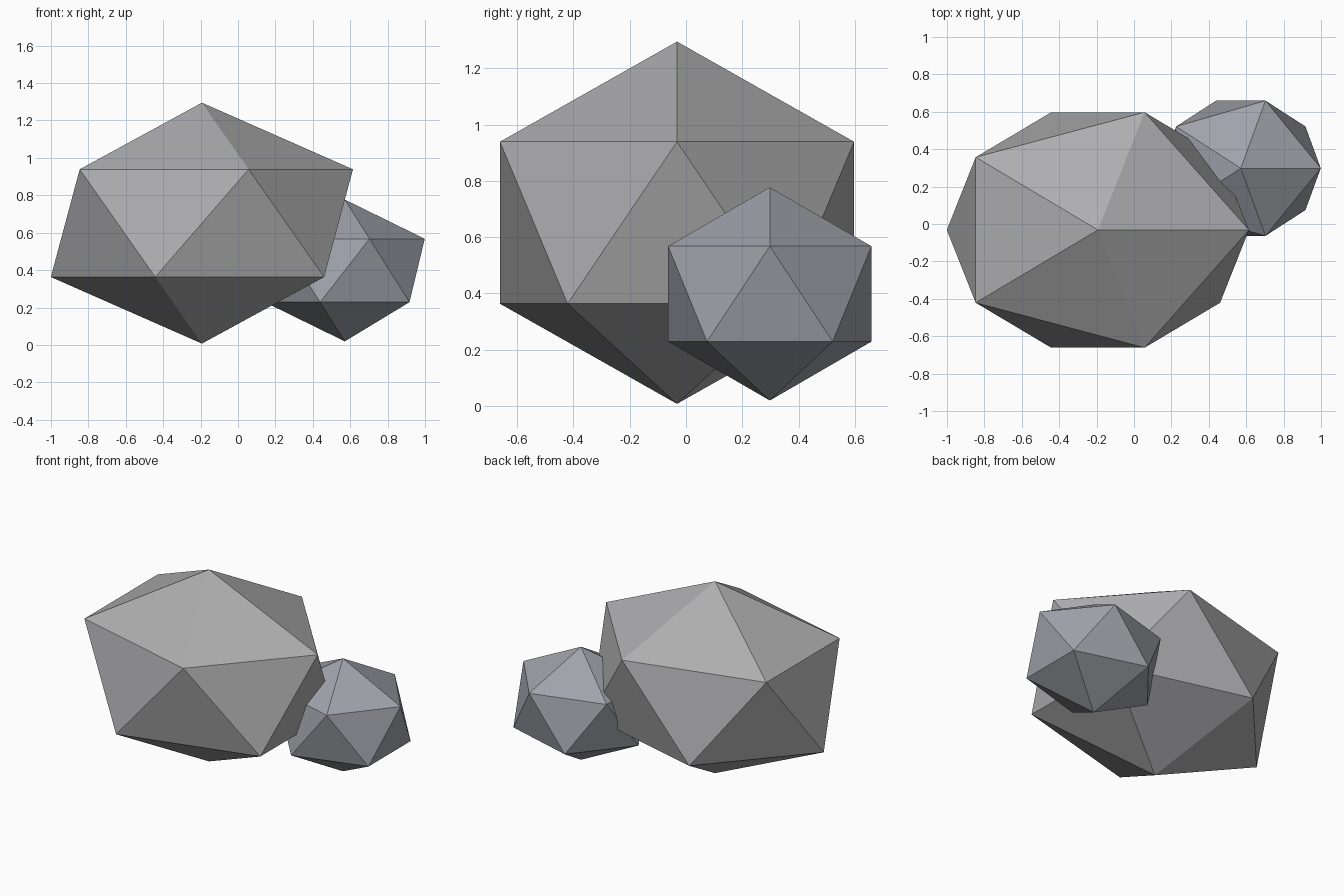
import bpy

if "Cube" in bpy.data.objects:
    bpy.data.objects.remove(bpy.data.objects["Cube"])


def rock(name, centre, radii, colour):
    # Low-poly boulder: a stretched 20-sided icosphere with flat faces
    bpy.ops.mesh.primitive_ico_sphere_add(subdivisions=1, radius=1, location=centre)
    ob = bpy.context.object
    ob.name = name
    ob.scale = radii
    bpy.ops.object.transform_apply(location=False, rotation=False, scale=True)
    bpy.ops.object.shade_flat()
    mat = bpy.data.materials.new(name + "_stone")
    mat.diffuse_color = (*colour, 1)
    mat.use_nodes = True
    mat.node_tree.nodes["Principled BSDF"].inputs["Base Color"].default_value = mat.diffuse_color
    ob.data.materials.append(mat)
    return ob


# Main boulder
rock("large_rock", (-0.193, -0.032, 0.651), (0.903, 0.74, 0.644), (0.42, 0.42, 0.43))
# Smaller stone leaning against its back right side
rock("small_rock", (0.571, 0.298, 0.398), (0.478, 0.425, 0.379), (0.35, 0.36, 0.40))
